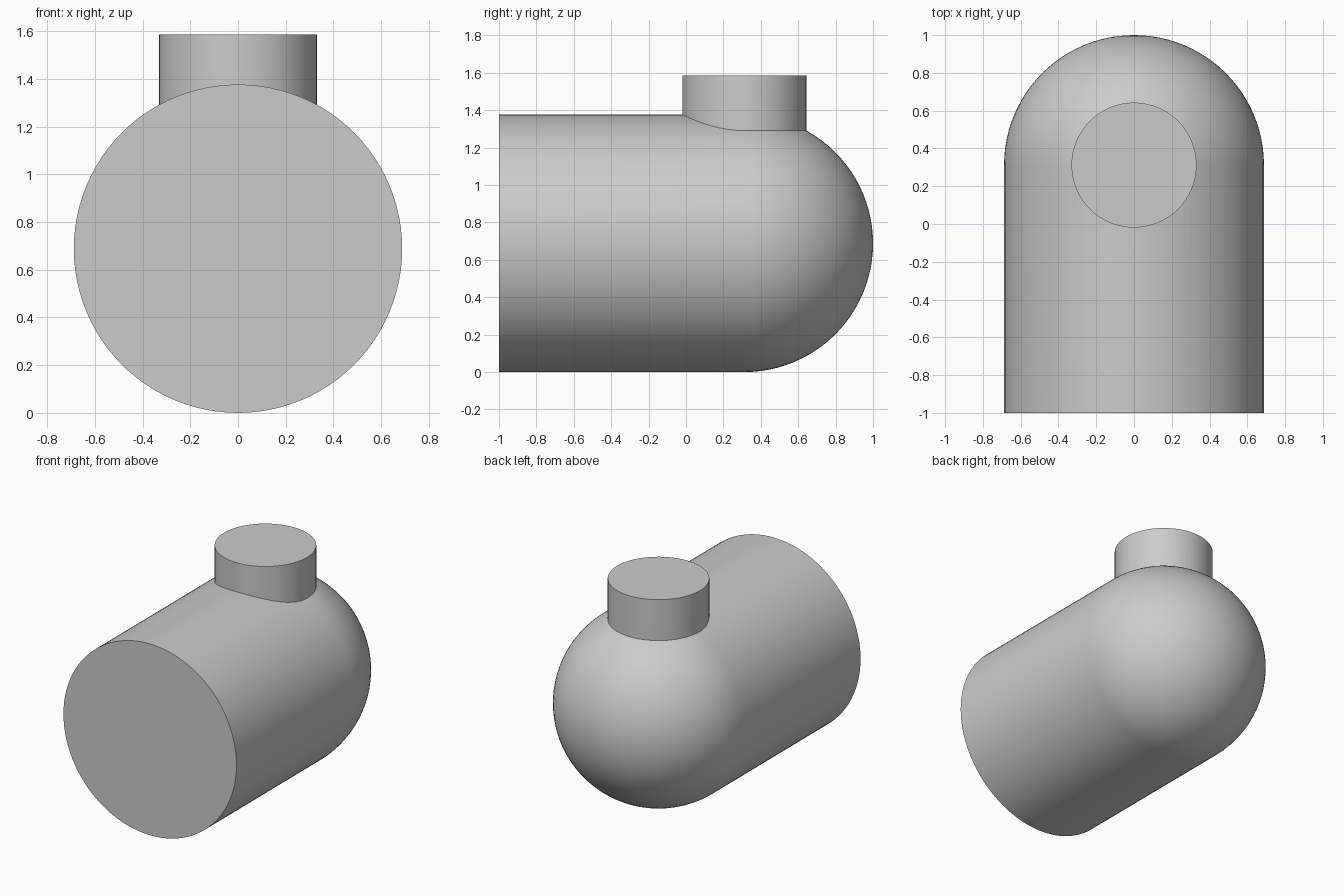
import bpy, bmesh, math
from mathutils import Matrix, Vector

cube = bpy.data.objects.get("Cube")
if cube:
    bpy.data.objects.remove(cube, do_unlink=True)

R = 0.688            # body radius, also the height of its axis
DOME_Y = 1 - R       # centre of the rounded end
NECK_R, TOP = 0.331, 1.585

grey = bpy.data.materials.new("plain grey")
grey.use_nodes = True
colour = (0.6, 0.6, 0.6, 1)
grey.diffuse_color = colour
grey.node_tree.nodes["Principled BSDF"].inputs["Base Color"].default_value = colour


def add_object(name, bm):
    bmesh.ops.recalc_face_normals(bm, faces=bm.faces)
    mesh = bpy.data.meshes.new(name)
    bm.to_mesh(mesh)
    bm.free()
    mesh.materials.append(grey)
    obj = bpy.data.objects.new(name, mesh)
    bpy.context.collection.objects.link(obj)
    return obj


# Body: a flat-ended tube with a hemispherical back, turned about the y axis
bm = bmesh.new()
steps = 24
points = [(0, -1), (R, -1)]
for i in range(steps + 1):
    a = math.pi / 2 * i / steps
    points.append((R * math.cos(a), DOME_Y + R * math.sin(a)))
verts = [bm.verts.new((r, y, R)) for r, y in points]
edges = [bm.edges.new(pair) for pair in zip(verts, verts[1:])]
bmesh.ops.spin(bm, geom=verts + edges, cent=Vector((0, 0, R)), axis=Vector((0, 1, 0)),
               angle=math.tau, steps=96, use_merge=True)
bmesh.ops.remove_doubles(bm, verts=bm.verts, dist=0.0001)
# Make the flat end one face
cap = [f for f in bm.faces if all(v.co.y < -0.999 for v in f.verts)]
bmesh.ops.dissolve_faces(bm, faces=cap, use_verts=True)
body = add_object("body", bm)

# Neck: upright stub above the centre of the dome
bm = bmesh.new()
bmesh.ops.create_cone(bm, cap_ends=True, segments=64, radius1=NECK_R, radius2=NECK_R,
                      depth=TOP - R, matrix=Matrix.Translation((0, DOME_Y, (TOP + R) / 2)))
neck = add_object("neck", bm)

# Fuse the neck into the body
union = body.modifiers.new("neck union", 'BOOLEAN')
union.operation = 'UNION'
union.solver = 'EXACT'
union.object = neck
bpy.ops.object.select_all(action='DESELECT')
body.select_set(True)
bpy.context.view_layer.objects.active = body
bpy.ops.object.modifier_apply(modifier=union.name)
bpy.data.objects.remove(neck, do_unlink=True)
body.name = "body_with_neck"
bpy.ops.object.shade_smooth_by_angle(angle=math.radians(30))
